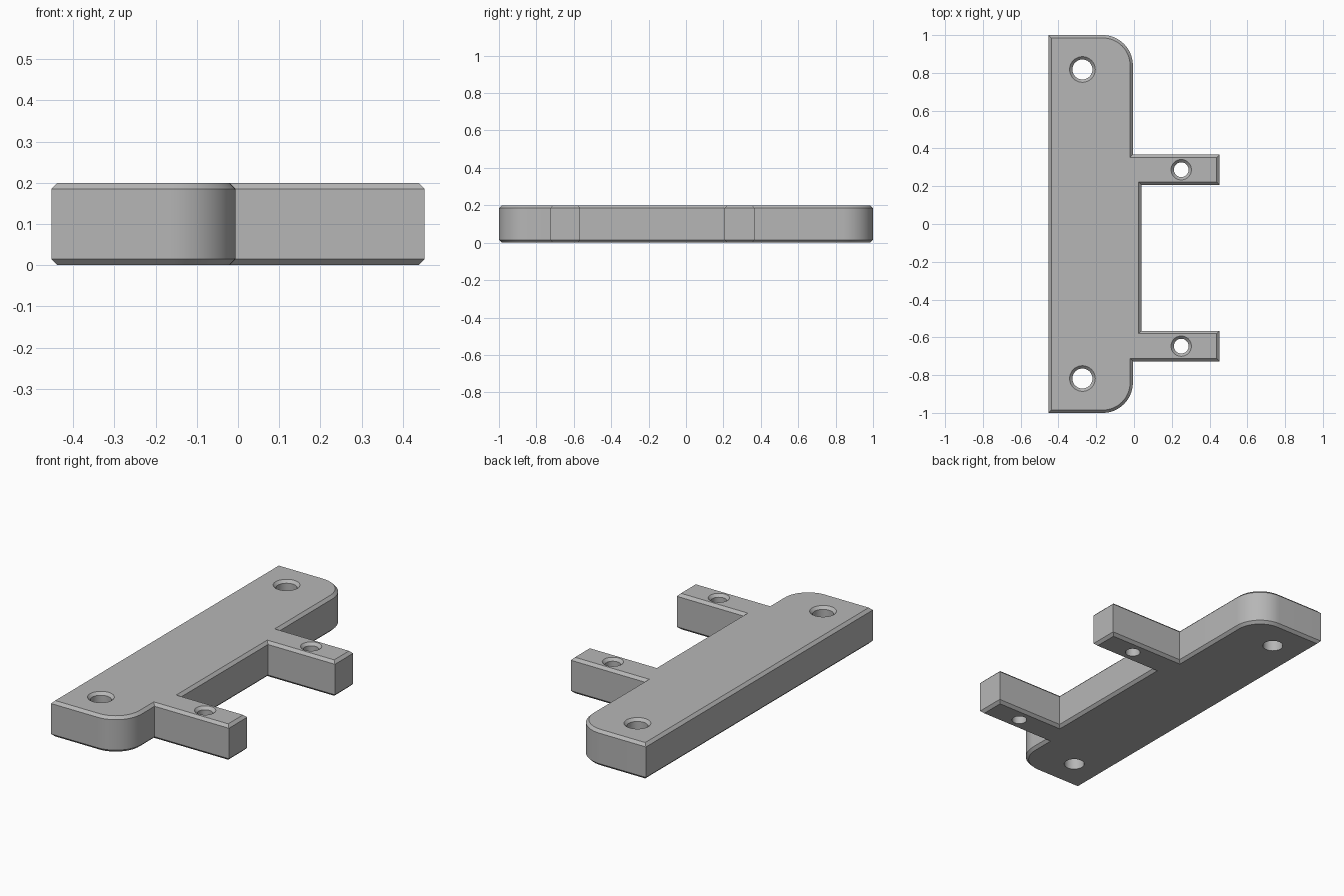
import bpy
import bmesh
from math import cos, sin, pi
from mathutils import Matrix

cube = bpy.data.objects.get("Cube")
if cube:
    bpy.data.objects.remove(cube, do_unlink=True)

HEIGHT = 0.2
CHAMFER = 0.015
LEFT, RIGHT = -0.453, 0.453
EDGE, NOTCH = -0.006, 0.04      # plate edge outside and between the arms
ARMS = ((-0.727, -0.566), (0.207, 0.368))
RADIUS = 0.16

grey = bpy.data.materials.new("Plain grey")
grey.use_nodes = True
colour = (0.47, 0.47, 0.47, 1)
grey.diffuse_color = colour
grey.node_tree.nodes["Principled BSDF"].inputs["Base Color"].default_value = colour


def make_object(name, bm):
    bmesh.ops.recalc_face_normals(bm, faces=bm.faces)
    mesh = bpy.data.meshes.new(name)
    bm.to_mesh(mesh)
    bm.free()
    mesh.materials.append(grey)
    obj = bpy.data.objects.new(name, mesh)
    bpy.context.collection.objects.link(obj)
    return obj


def corner(cy, start, steps=16):
    """Quarter-round corner of the plate, counter-clockwise."""
    angles = [start + pi / 2 * i / steps for i in range(steps + 1)]
    return [(EDGE - RADIUS + RADIUS * cos(a), cy + RADIUS * sin(a)) for a in angles]


# Bracket outline: plate with two rounded corners and two arms
(a0, a1), (b0, b1) = ARMS
outline = [(LEFT, -1)] + corner(-1 + RADIUS, -pi / 2)
outline += [(EDGE, a0), (RIGHT, a0), (RIGHT, a1), (NOTCH, a1)]
outline += [(NOTCH, b0), (RIGHT, b0), (RIGHT, b1), (EDGE, b1)]
outline += corner(1 - RADIUS, 0) + [(LEFT, 1)]

bm = bmesh.new()
base = bm.faces.new([bm.verts.new((x, y, 0)) for x, y in outline])
top = bmesh.ops.extrude_face_region(bm, geom=[base], use_keep_orig=True)["geom"]
bmesh.ops.translate(bm, vec=(0, 0, HEIGHT),
                    verts=[v for v in top if isinstance(v, bmesh.types.BMVert)])
bmesh.ops.recalc_face_normals(bm, faces=bm.faces)

# Chamfer around the top and bottom rims
rims = [e for e in bm.edges if abs(e.verts[0].co.z - e.verts[1].co.z) < 1e-5]
bmesh.ops.bevel(bm, geom=rims, offset=CHAMFER, offset_type='OFFSET',
                segments=1, profile=0.5, affect='EDGES')
bracket = make_object("mounting_bracket", bm)


def drill(x, y, radius):
    """Cut a through hole with a countersunk top rim."""
    wide = radius + CHAMFER
    profile = [(0, -0.1), (radius, -0.1), (radius, HEIGHT - CHAMFER),
               (wide, HEIGHT), (wide, HEIGHT + 0.1), (0, HEIGHT + 0.1)]
    cutter_bm = bmesh.new()
    verts = [cutter_bm.verts.new((r, 0, z)) for r, z in profile]
    edges = [cutter_bm.edges.new(pair) for pair in zip(verts, verts[1:])]
    bmesh.ops.spin(cutter_bm, geom=verts + edges, axis=(0, 0, 1), cent=(0, 0, 0),
                   angle=2 * pi, steps=40)
    bmesh.ops.remove_doubles(cutter_bm, verts=cutter_bm.verts, dist=1e-5)
    bmesh.ops.transform(cutter_bm, matrix=Matrix.Translation((x, y, 0)),
                        verts=cutter_bm.verts)
    cutter = make_object("hole_cutter", cutter_bm)
    cutter.hide_render = True
    cut = bracket.modifiers.new("Hole", 'BOOLEAN')
    cut.operation = 'DIFFERENCE'
    cut.solver = 'EXACT'
    cut.object = cutter
    bpy.ops.object.modifier_apply(modifier=cut.name)
    bpy.data.objects.remove(cutter, do_unlink=True)


bpy.ops.object.select_all(action='DESELECT')
bpy.context.view_layer.objects.active = bracket
bracket.select_set(True)

# Large holes in the plate, small holes in the arms
for y in (-0.818, 0.818):
    drill(-0.273, y, 0.053)
for low, high in ARMS:
    drill(0.25, (low + high) / 2, 0.039)

bpy.ops.object.shade_smooth_by_angle(angle=pi / 6)
